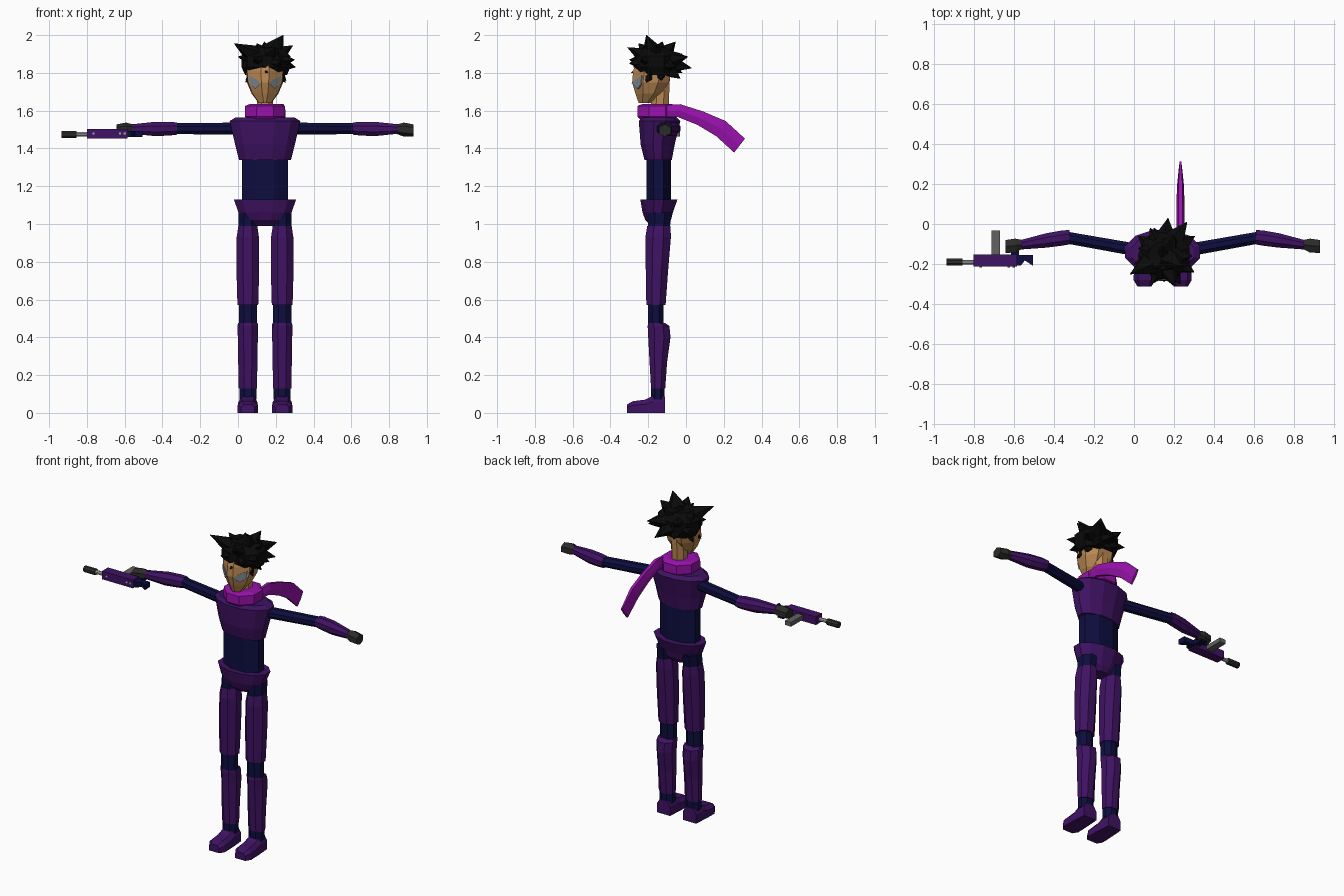
import bpy, bmesh, math
from mathutils import Vector

CX, CY = 0.143, -0.145  # body axis


def material(name, rgb):
    m = bpy.data.materials.new(name)
    m.diffuse_color = (*rgb, 1)
    return m


PURPLE = material("purple armour", (0.050, 0.006, 0.125))
NAVY = material("navy suit", (0.004, 0.004, 0.050))
SCARF = material("magenta scarf", (0.32, 0.006, 0.42))
SKIN = material("tan skin", (0.50, 0.25, 0.085))
BLACK = material("black hair", (0.003, 0.003, 0.003))
GLOVE = material("charcoal glove", (0.024, 0.024, 0.022))
GREY = material("grey metal", (0.12, 0.12, 0.12))
STEEL = material("light steel", (0.38, 0.38, 0.38))
LENS = material("blue grey lens", (0.22, 0.27, 0.31))


def loft(name, rings, mat):
    """Flat-faced skin through equal-length rings of points, capped at both ends."""
    bm = bmesh.new()
    loops = [[bm.verts.new(p) for p in r] for r in rings]
    n = len(loops[0])
    for a, b in zip(loops, loops[1:]):
        for i in range(n):
            j = (i + 1) % n
            bm.faces.new((a[i], a[j], b[j], b[i]))
    bm.faces.new(loops[0])
    bm.faces.new(loops[-1])
    bmesh.ops.recalc_face_normals(bm, faces=bm.faces)
    me = bpy.data.meshes.new(name)
    bm.to_mesh(me)
    bm.free()
    me.materials.append(mat)
    ob = bpy.data.objects.new(name, me)
    bpy.context.collection.objects.link(ob)
    return ob


def oval(c, u, v, n=8):
    """Ring of n points whose flat sides lie at the vectors u and v from c."""
    k = 1 / math.cos(math.pi / n)
    c, u, v = Vector(c), Vector(u), Vector(v)
    angles = [2 * math.pi * (i + 0.5) / n for i in range(n)]
    return [c + u * k * math.cos(a) + v * k * math.sin(a) for a in angles]


def column(name, x, sections, mat, n=8):
    """Upright part from sections (z, half width, front y, back y)."""
    loft(name, [oval((x, (f + b) / 2, z), (w, 0, 0), (0, (b - f) / 2, 0), n)
                for z, w, f, b in sections], mat)


def rod(name, sections, mat, n=8):
    """Sideways part from sections (x, y, z, half depth, half height)."""
    loft(name, [oval((x, y, z), (0, d, 0), (0, 0, h), n)
                for x, y, z, d, h in sections], mat)


def box(name, x0, x1, y0, y1, z0, z1, mat):
    loft(name, [[(x0, y0, z), (x1, y0, z), (x1, y1, z), (x0, y1, z)]
                for z in (z0, z1)], mat)


# Torso
column("chest", CX, [(1.34, 0.138, -0.22, -0.075), (1.42, 0.158, -0.24, -0.06),
                     (1.545, 0.187, -0.25, -0.03), (1.565, 0.155, -0.235, -0.05)], PURPLE, 12)
column("abdomen", CX, [(1.08, 0.122, -0.21, -0.08), (1.35, 0.122, -0.21, -0.08)], NAVY)
column("pelvis", CX, [(0.99, 0.06, -0.185, -0.10), (1.02, 0.11, -0.215, -0.08),
                      (1.06, 0.14, -0.23, -0.07), (1.13, 0.165, -0.242, -0.045)], PURPLE, 12)

# Legs and arms, mirrored about the body axis
for side, s in (("right", -1), ("left", 1)):
    x = CX + s * 0.091
    column(side + "_hip", x, [(0.95, 0.05, -0.20, -0.09), (1.06, 0.05, -0.20, -0.075)], NAVY)
    column(side + "_thigh", x, [(0.57, 0.055, -0.21, -0.108), (0.75, 0.06, -0.213, -0.095),
                                (0.93, 0.059, -0.215, -0.08), (0.99, 0.05, -0.205, -0.082)], PURPLE)
    column(side + "_knee", x, [(0.45, 0.048, -0.20, -0.12), (0.59, 0.048, -0.20, -0.12)], NAVY)
    column(side + "_shin", x, [(0.13, 0.048, -0.185, -0.11), (0.27, 0.051, -0.193, -0.10),
                               (0.40, 0.053, -0.20, -0.082), (0.46, 0.055, -0.203, -0.088),
                               (0.475, 0.052, -0.20, -0.11)], PURPLE)
    column(side + "_ankle", x, [(0.07, 0.045, -0.185, -0.115), (0.14, 0.045, -0.185, -0.115)], NAVY)
    foot = [(-0.11, 0.045, 0.088), (-0.175, 0.05, 0.09), (-0.215, 0.052, 0.07),
            (-0.28, 0.054, 0.062), (-0.312, 0.035, 0.045)]
    loft(side + "_foot", [[(x - w, y, 0), (x + w, y, 0), (x + w, y, h * 0.65), (x + w * 0.6, y, h),
                           (x - w * 0.6, y, h), (x - w, y, h * 0.65)] for y, w, h in foot], PURPLE)
    rod(side + "_upper_arm", [(CX + s * 0.10, -0.135, 1.505, 0.032, 0.032),
                              (CX + s * 0.49, -0.066, 1.505, 0.03, 0.029)], NAVY)
    rod(side + "_forearm", [(CX + s * 0.465, -0.066, 1.505, 0.036, 0.032),
                            (CX + s * 0.50, -0.07, 1.505, 0.038, 0.036),
                            (CX + s * 0.58, -0.082, 1.503, 0.036, 0.038),
                            (CX + s * 0.705, -0.103, 1.503, 0.024, 0.025)], PURPLE)
    rod(side + "_hand", [(CX + s * 0.69, -0.10, 1.502, 0.018, 0.02),
                         (CX + s * 0.735, -0.108, 1.50, 0.035, 0.032),
                         (CX + s * 0.785, -0.112, 1.495, 0.032, 0.028)], GLOVE, 6)

# Neck and head: one face outline scaled up from the chin
column("neck", CX, [(1.55, 0.042, -0.185, -0.095), (1.78, 0.042, -0.185, -0.085)], SKIN)
half = [(0.02, -0.285), (0.092, -0.225), (0.098, -0.14), (0.05, -0.08)]
outline = half + [(-px, py) for px, py in reversed(half)]
head = [(1.64, 0.34, -0.25, 0.30), (1.69, 0.72, -0.268, 0.68), (1.75, 0.98, -0.285, 0.95),
        (1.81, 1.03, -0.28, 1.0), (1.88, 0.9, -0.26, 0.9)]
loft("head", [[(CX + px * k, front + (py + 0.285) * d, z) for px, py in outline]
              for z, k, front, d in head], SKIN)

# Eye lenses: thin plates on the slanted face sides
kite = [(0.022, 1.745), (0.045, 1.765), (0.085, 1.785), (0.078, 1.74), (0.052, 1.715)]
for side, s in (("right", -1), ("left", 1)):
    loft(side + "_lens", [[(CX + s * px, -0.302 + 0.86 * px + t + max(0, 1.75 - z) * 0.15, z)
                           for px, z in kite] for t in (-0.006, 0.003)], LENS)

# Hair: faceted cap with spikes growing from its middle
cap = [(1.79, 0.108, -0.235, -0.06), (1.83, 0.125, -0.272, -0.045), (1.89, 0.125, -0.268, -0.045),
       (1.935, 0.08, -0.225, -0.09)]
column("hair_cap", 0.152, cap, BLACK, 9)
tips = [(-0.02, -0.25, 1.955), (0.0, -0.20, 1.885), (0.02, -0.12, 1.93), (0.24, -0.21, 2.0),
        (0.14, -0.125, 1.965), (0.10, -0.22, 1.955), (0.29, -0.16, 1.945), (0.30, -0.24, 1.87),
        (0.305, -0.06, 1.83), (0.20, -0.31, 1.935), (0.09, -0.30, 1.87), (0.23, -0.30, 1.85),
        (0.20, -0.055, 1.965), (0.17, 0.03, 1.825), (0.265, 0.01, 1.885), (0.08, -0.02, 1.90),
        (0.10, -0.02, 1.80), (0.24, -0.03, 1.77), (0.04, -0.21, 1.75), (0.252, -0.21, 1.75),
        (0.04, -0.13, 1.76), (0.255, -0.13, 1.76), (0.15, -0.29, 1.80), (0.02, -0.06, 1.84)]
core = Vector((0.15, -0.155, 1.86))
for i, t in enumerate(tips):
    t = Vector(t)
    d = t - core
    u = d.cross(Vector((0.2, 0.3, 1))).normalized()
    v = d.cross(u).normalized()
    base = core + d * 0.38
    loft(f"hair_spike_{i}", [oval(base, u * 0.055, v * 0.042, 5),
                             oval(t, u * 0.001, v * 0.001, 5)], BLACK)

# Scarf: wrap around the neck and trailing tail
column("scarf_wrap", CX, [(1.555, 0.095, -0.245, -0.06), (1.57, 0.107, -0.258, -0.045),
                          (1.625, 0.105, -0.258, -0.045), (1.635, 0.08, -0.23, -0.075)], SCARF, 8)
# tail sections: top y, top z, bottom y, bottom z, half thickness
tail = [(-0.10, 1.63, -0.10, 1.565, 0.015), (-0.03, 1.634, -0.045, 1.567, 0.02),
        (0.09, 1.596, 0.06, 1.525, 0.02), (0.21, 1.545, 0.16, 1.465, 0.018),
        (0.312, 1.452, 0.255, 1.378, 0.008)]
loft("scarf_tail", [[(0.232 - w * 0.5, ty, tz), (0.232 + w * 0.5, ty, tz),
                     (0.232 + w, (ty + by) / 2, (tz + bz) / 2), (0.232 + w * 0.5, by, bz),
                     (0.232 - w * 0.5, by, bz), (0.232 - w, (ty + by) / 2, (tz + bz) / 2)]
                    for ty, tz, by, bz, w in tail], SCARF)

# Rifle lying on its side in the right hand
box("rifle_body", -0.80, -0.585, -0.212, -0.152, 1.452, 1.503, PURPLE)
rod("rifle_barrel", [(-0.87, -0.19, 1.475, 0.011, 0.011), (-0.79, -0.19, 1.475, 0.011, 0.011)], STEEL)
rod("rifle_muzzle", [(-0.935, -0.19, 1.474, 0.018, 0.018), (-0.855, -0.19, 1.474, 0.018, 0.018)], GLOVE)
box("rifle_magazine", -0.71, -0.668, -0.16, -0.033, 1.463, 1.49, GREY)
box("rifle_grip", -0.615, -0.575, -0.16, -0.09, 1.463, 1.49, NAVY)
stock = [(-0.59, -0.155), (-0.505, -0.155), (-0.505, -0.208), (-0.545, -0.182), (-0.565, -0.208),
         (-0.59, -0.208)]
loft("rifle_stock", [[(px, py, z) for px, py in stock] for z in (1.46, 1.492)], NAVY)
for i, px in enumerate((-0.765, -0.625, -0.60)):
    rod(f"rifle_bolt_{i}", [(px - 0.006, -0.213, 1.478, 0.004, 0.006),
                            (px + 0.006, -0.213, 1.478, 0.004, 0.006)], STEEL)
